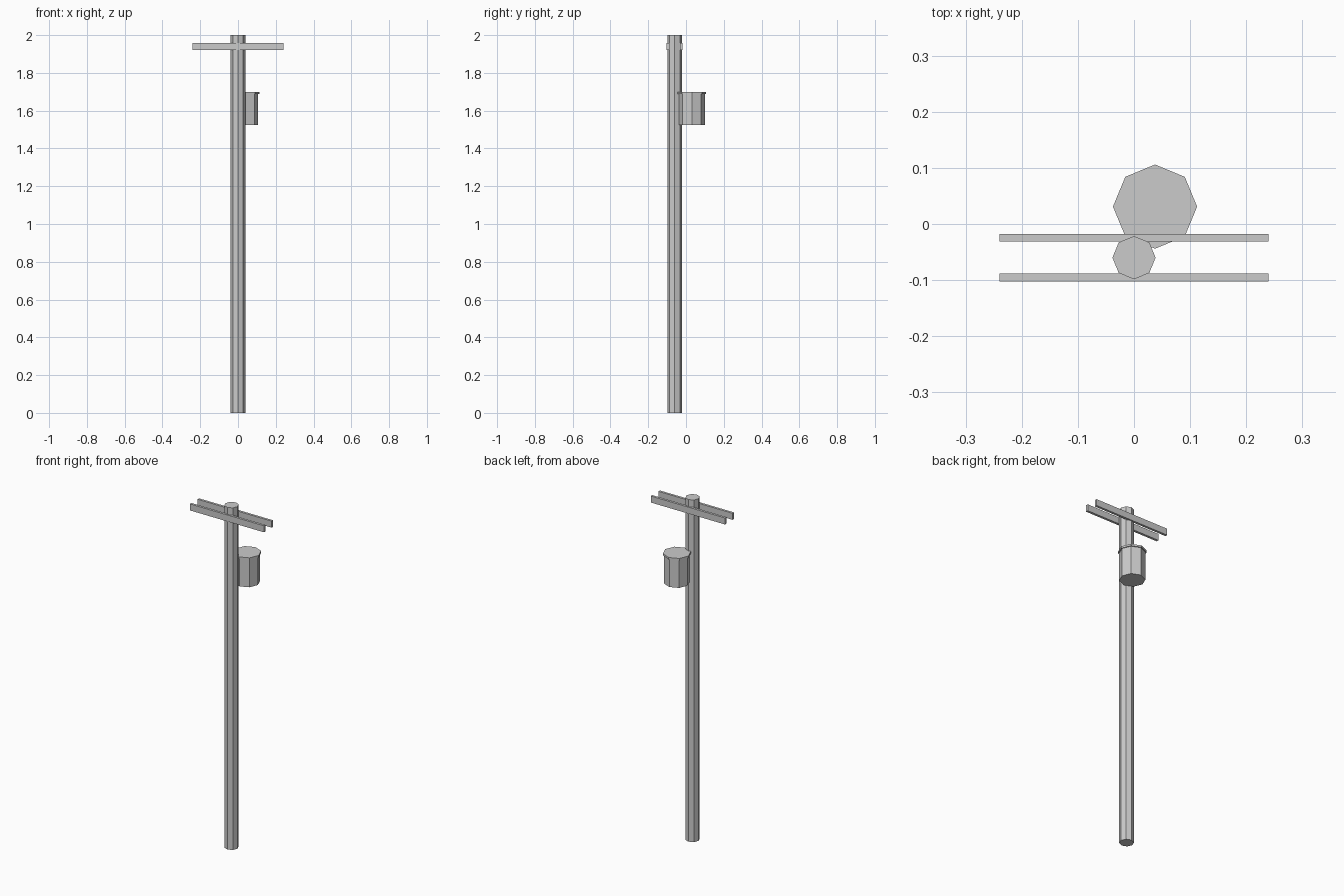
import bpy
import math

if "Cube" in bpy.data.objects:
    bpy.data.objects.remove(bpy.data.objects["Cube"])


def octagon_prism(name, x, y, radius, z0, z1):
    bpy.ops.mesh.primitive_cylinder_add(
        vertices=8, radius=radius, depth=z1 - z0,
        location=(x, y, (z0 + z1) / 2))
    bpy.context.object.name = name


def box(name, center, size):
    bpy.ops.mesh.primitive_cube_add(size=1, location=center)
    ob = bpy.context.object
    ob.name = name
    ob.scale = size
    bpy.ops.object.transform_apply(location=False, rotation=False, scale=True)


POLE_Y = -0.06

# Pole
octagon_prism("pole", 0, POLE_Y, 0.0385, 0, 2)

# Pair of crossarms clamped either side of the pole
for name, side in (("front_crossarm", -1), ("back_crossarm", 1)):
    box(name, (0, POLE_Y + side * 0.0355, 1.939), (0.48, 0.014, 0.038))

# Transformer can with a slightly wider lid
octagon_prism("transformer_can", 0.0375, 0.031, 0.069, 1.525, 1.689)
octagon_prism("transformer_lid", 0.0375, 0.031, 0.075, 1.689, 1.7)
